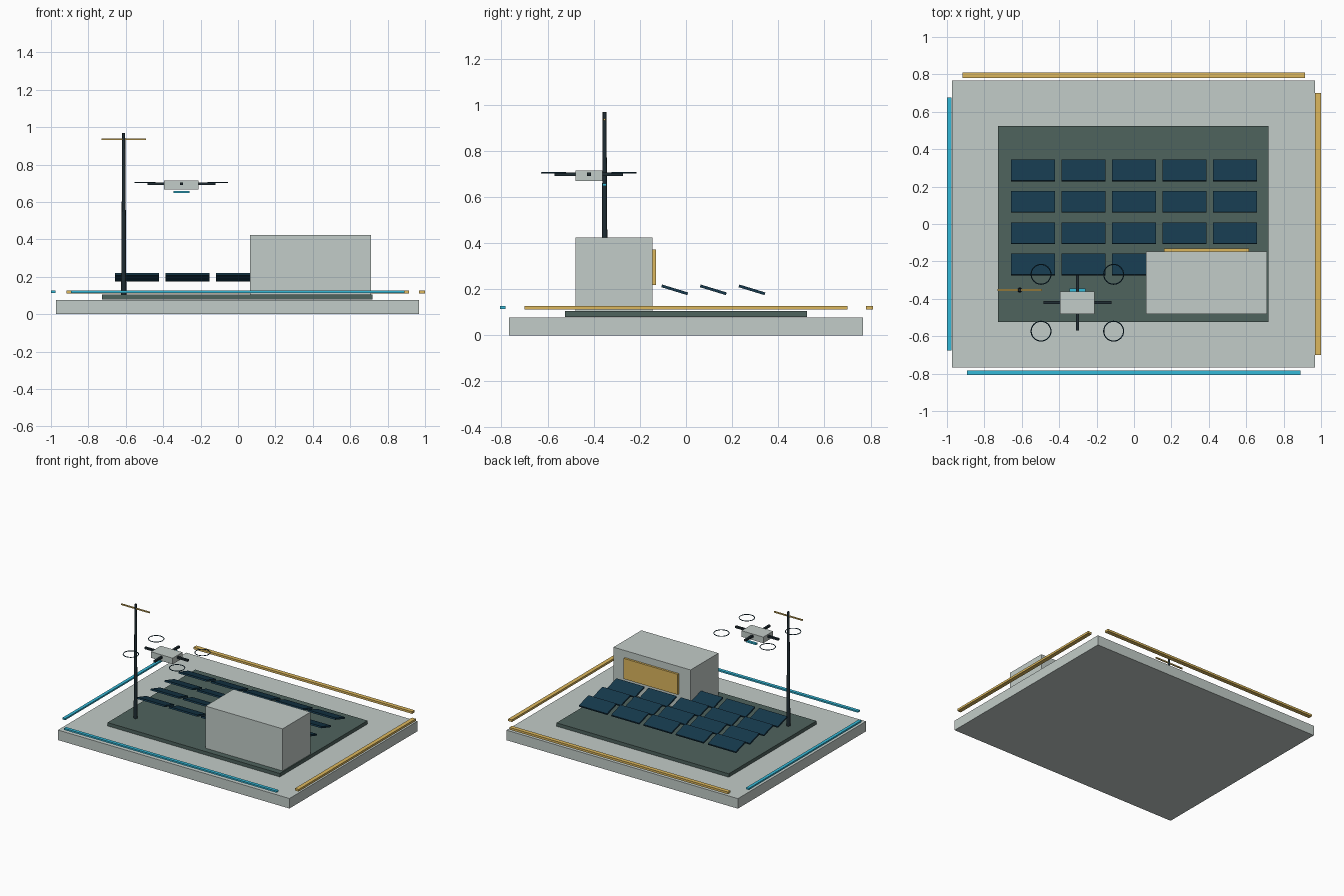
import bpy, math

if "Cube" in bpy.data.objects:
    bpy.data.objects.remove(bpy.data.objects["Cube"])


def material(name, r, g, b):
    # sRGB 0-255 to linear viewport colour
    m = bpy.data.materials.new(name)
    m.diffuse_color = [(c / 255) ** 2.2 for c in (r, g, b)] + [1]
    m.use_nodes = True
    m.node_tree.nodes["Principled BSDF"].inputs["Base Color"].default_value = m.diffuse_color
    return m


PALE = material("pale_grey", 193, 203, 199)
DARK = material("dark_green", 80, 99, 94)
NAVY = material("navy", 28, 60, 78)
BLACK = material("near_black", 36, 48, 54)
GOLD = material("gold", 219, 182, 94)
CYAN = material("cyan", 56, 184, 216)


def finish(name, mat):
    ob = bpy.context.object
    ob.name = name
    ob.data.materials.append(mat)
    return ob


def box(name, mat, x, y, z, tilt=0.0):
    # x, y, z are (min, max) pairs
    bpy.ops.mesh.primitive_cube_add(
        size=1, location=[(a + b) / 2 for a, b in (x, y, z)], rotation=(tilt, 0, 0))
    ob = finish(name, mat)
    ob.scale = [b - a for a, b in (x, y, z)]
    return ob


def around(c, size):
    return (c - size / 2, c + size / 2)


# Base slab and roof deck
box("base_slab", PALE, (-0.972, 0.968), (-0.767, 0.767), (0, 0.076))
box("deck", DARK, (-0.726, 0.718), (-0.525, 0.525), (0.08, 0.106))

# Edge rails
box("front_rail", CYAN, (-0.893, 0.889), around(-0.795, 0.025), around(0.12, 0.012))
box("left_rail", CYAN, around(-0.988, 0.024), (-0.675, 0.675), around(0.12, 0.012))
box("back_rail", GOLD, (-0.918, 0.914), around(0.795, 0.031), around(0.12, 0.016))
box("right_rail", GOLD, around(0.984, 0.031), (-0.701, 0.701), around(0.12, 0.016))

# Equipment house with rear door
box("house", PALE, (0.064, 0.71), (-0.48, -0.146), (0.106, 0.425))
box("house_door", GOLD, (0.161, 0.614), (-0.146, -0.13), (0.217, 0.372))

# Tilted solar panels
for row in range(4):
    for col in range(5):
        box(f"solar_panel_{row}_{col}", NAVY, around(-0.541 + 0.27 * col, 0.235),
            around(0.286 - 0.1675 * row, 0.118), around(0.197, 0.012), math.radians(-17))

# Mast with crossbar
bpy.ops.mesh.primitive_cone_add(vertices=16, radius1=0.014, radius2=0.008,
                                depth=0.863, location=(-0.611, -0.353, 0.5365))
finish("mast", BLACK)
bpy.ops.object.shade_smooth_by_angle()
box("mast_crossbar", GOLD, around(-0.611, 0.238), around(-0.353, 0.009), around(0.936, 0.009))

# Drone body, arms and sensor
DX, DY = -0.303, -0.421
box("drone_body", PALE, around(DX, 0.183), around(DY, 0.118), (0.668, 0.714))
box("drone_arm_side", BLACK, around(DX, 0.363), around(DY, 0.016), around(0.698, 0.014))
box("drone_arm_long", BLACK, around(DX, 0.016), around(DY, 0.297), around(0.698, 0.014))
box("drone_sensor", CYAN, around(DX, 0.085), around(-0.353, 0.018), around(0.653, 0.012))

# Rotor rings
for sx in (-1, 1):
    for sy in (-1, 1):
        bpy.ops.mesh.primitive_torus_add(
            location=(DX + 0.194 * sx, DY + 0.152 * sy, 0.704), major_segments=32,
            minor_segments=8, major_radius=0.053, minor_radius=0.003)
        finish("rotor_ring", NAVY)
        bpy.ops.object.shade_smooth_by_angle()
